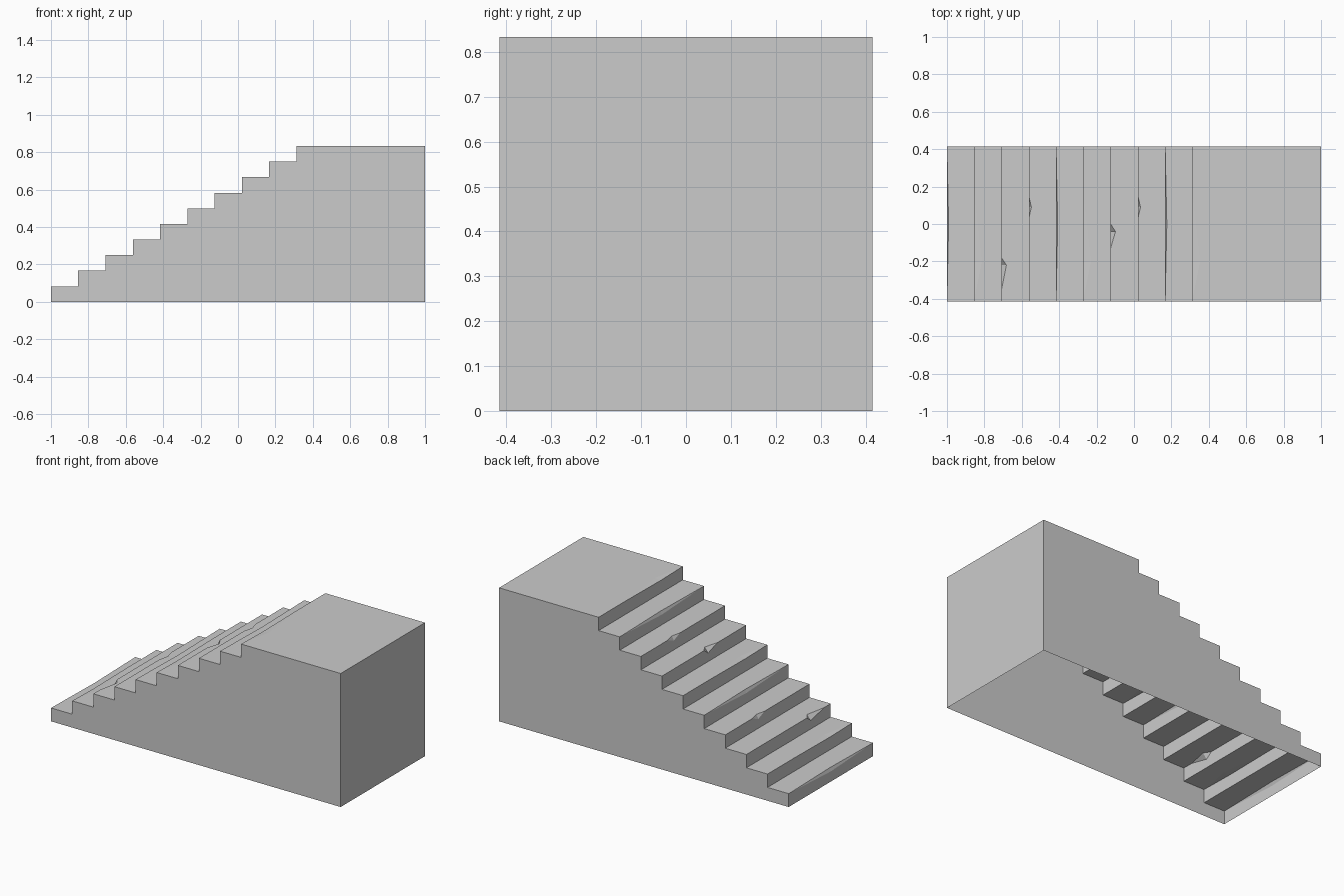
import bpy
import bmesh

cube = bpy.data.objects.get("Cube")
if cube:
    bpy.data.objects.remove(cube, do_unlink=True)

STEPS = 10
RISE = 0.8333 / STEPS
RUN = 1.3125 / (STEPS - 1)
HALF = 0.4155

stone = bpy.data.materials.new("plain grey")
stone.use_nodes = True
stone.diffuse_color = (0.6, 0.6, 0.6, 1)
stone.node_tree.nodes["Principled BSDF"].inputs["Base Color"].default_value = (0.6, 0.6, 0.6, 1)


def add_object(name, polygons):
    """Make one object from a list of corner loops."""
    bm = bmesh.new()
    for loop in polygons:
        bm.faces.new([bm.verts.new(p) for p in loop])
    bmesh.ops.remove_doubles(bm, verts=bm.verts, dist=0.0001)
    bmesh.ops.recalc_face_normals(bm, faces=bm.faces)
    mesh = bpy.data.meshes.new(name)
    bm.to_mesh(mesh)
    bm.free()
    mesh.materials.append(stone)
    obj = bpy.data.objects.new(name, mesh)
    bpy.context.collection.objects.link(obj)


# Worn nosings, repeating every four steps:
# start y, end y, deepest y, bite into tread, bite down riser
LONG_WEAR = (0.40, -0.40, 0.0, 0.009, 0.02)
SHALLOW_WEAR = (0.15, -0.40, -0.2, 0.04, 0.004)
BROKEN_CHIP = (0.0, -0.13, -0.04, 0.026, 0.03)
SMALL_CHIP = (0.15, 0.03, 0.09, 0.014, 0.025)
PATTERN = (LONG_WEAR, SHALLOW_WEAR, BROKEN_CHIP, SMALL_CHIP)

# Treads and risers with chipped edges
faces = []
profile = [(-1, 0)]
for i in range(STEPS):
    x, low, z = -1 + i * RUN, i * RISE, (i + 1) * RISE
    end = 1 if i == STEPS - 1 else x + RUN
    profile += [(x, z), (end, z)]
    start, stop, deep, bite, drop = PATTERN[i % 4]
    if i == 2:
        start, stop, deep = start - 0.18, stop - 0.22, deep - 0.18
    a, b = (x, start, z), (x, stop, z)
    on_tread, on_riser = (x + bite, deep, z), (x, deep, z - drop)
    left, right = (x, HALF, z), (x, -HALF, z)
    faces.append([left, a, on_tread, b, right, (end, -HALF, z), (end, HALF, z)])
    faces.append([left, a, on_riser, b, right, (x, -HALF, low), (x, HALF, low)])
    faces += [[a, on_tread, on_riser], [b, on_riser, on_tread]]

# Side walls and tall end wall; the underside stays open
profile.append((1, 0))
for y in (-HALF, HALF):
    faces.append([(x, y, z) for x, z in profile])
top = STEPS * RISE
faces.append([(1, -HALF, 0), (1, HALF, 0), (1, HALF, top), (1, -HALF, top)])
add_object("stair_block", faces)
